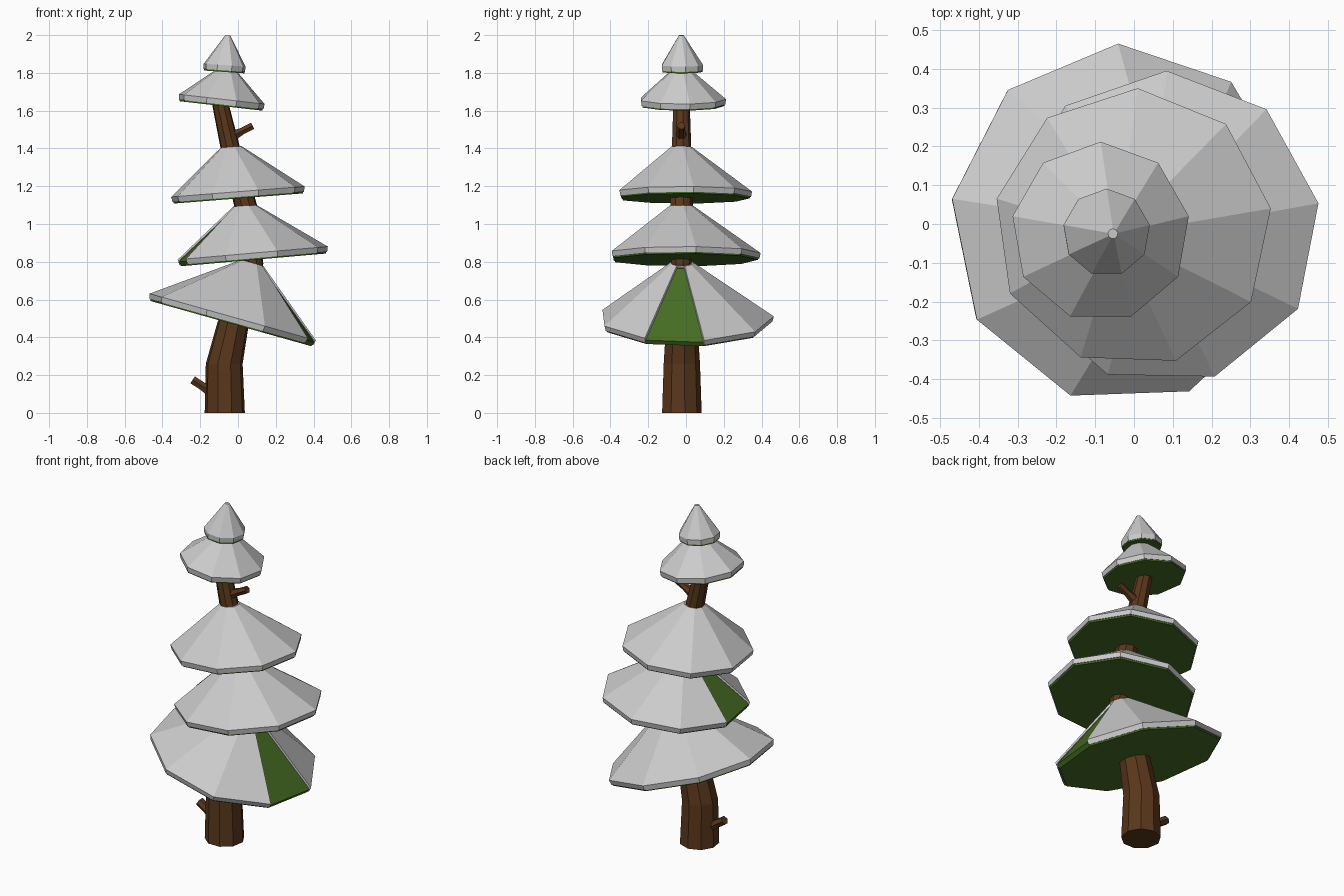
import bpy, bmesh
from math import sin, cos, radians, tau
from mathutils import Vector, Matrix

if "Cube" in bpy.data.objects:
    bpy.data.objects.remove(bpy.data.objects["Cube"])

SIDES = 9


def material(name, rgb):
    m = bpy.data.materials.new(name)
    m.diffuse_color = (*rgb, 1)
    m.use_nodes = True
    m.node_tree.nodes["Principled BSDF"].inputs["Base Color"].default_value = m.diffuse_color
    return m


green = material("needles", (0.06, 0.15, 0.017))
brown = material("bark", (0.10, 0.038, 0.011))


def loft(name, rings, mat=None, start=0.0, n=SIDES, skip=None, closed_base=True):
    """Join rings (centre, radius, rotation), low to high, into a flat-faced body."""
    bm = bmesh.new()
    loops = []
    for c, r, rot in rings:
        loops.append([bm.verts.new(Vector(c) + rot @ Vector((
            r * cos(start + tau * i / n), r * sin(start + tau * i / n), 0))) for i in range(n)])
    for lo, hi in zip(loops, loops[1:]):
        for i in range(n):
            j = (i + 1) % n
            if i != skip:
                bm.faces.new((lo[i], lo[j], hi[j], hi[i]))
    bm.faces.new(loops[-1])
    if closed_base:
        bm.faces.new(loops[0][::-1])
    me = bpy.data.meshes.new(name)
    bm.to_mesh(me)
    bm.free()
    ob = bpy.data.objects.new(name, me)
    bpy.context.collection.objects.link(ob)
    if mat:
        me.materials.append(mat)
    return ob


def flat(rings):
    return [(c, r, Matrix.Identity(3)) for c, r in rings]


# Crooked trunk: x, z, radius
trunk = [(-0.07, 0, 0.108), (-0.073, 0.26, 0.099), (-0.025, 0.48, 0.085), (0.08, 0.79, 0.055),
         (0.04, 1.1, 0.062), (-0.04, 1.4, 0.053), (-0.092, 1.63, 0.045), (-0.08, 1.75, 0.04)]
loft("trunk", flat([((x, -0.025, z), r) for x, z, r in trunk]), brown, start=radians(10))


# Broken branch stubs
def stub(name, a, b, r0, r1):
    a, b = Vector(a), Vector(b)
    rot = (b - a).to_track_quat('Z', 'Y').to_matrix()
    loft(name, [(a, r0, rot), (a.lerp(b, 0.6), r1, rot), (b, r1, rot)], brown, n=6)


stub("lower_branch_stub", (-0.11, -0.02, 0.09), (-0.24, -0.02, 0.175), 0.036, 0.025)
stub("upper_branch_stub", (-0.06, -0.025, 1.45), (0.078, -0.025, 1.52), 0.036, 0.021)

# Foliage tiers: base centre, tilt, radius, height, top radius, top shift, start angle, bare panel
tiers = [
    ((-0.035, 0.0, 0.472), 15.7, 0.465, 0.34, 0.062, (0.02, -0.02), 12, 8),
    ((0.08, -0.01, 0.81), -5, 0.405, 0.29, 0.062, (-0.02, -0.015), 9, 4),
    ((0.0, -0.01, 1.135), -4.5, 0.36, 0.275, 0.056, (-0.015, -0.015), 8, None),
    ((-0.09, -0.02, 1.625), 6.5, 0.232, 0.195, 0.05, (0.01, -0.005), 10, None),
    ((-0.073, -0.022, 1.805), 4, 0.113, 0.195, 0.013, (0.005, -0.003), 10, None),
]
for k, (base, tilt, R, h, top, (sx, sy), start, bare) in enumerate(tiers, 1):
    rot = Matrix.Rotation(radians(tilt), 3, 'Y')
    base, lip, t = Vector(base), 0.036, 0.012

    def ring(z, r, s=0.0):
        return (base + rot @ Vector((sx * s, sy * s, z)), r, rot)

    # Green body with a short rim and flat underside
    loft(f"foliage_tier_{k}", [ring(0, R * 0.965), ring(lip - t, R - t * 0.5),
                               ring(h - t, max(top - t * 0.5, 0.006), 1)], green, radians(start))
    # Snow shell over the slope and the upper rim
    snow = loft(f"snow_tier_{k}", [ring(0.008, R * 0.985), ring(lip, R), ring(h, top, 1)],
                None, radians(start), skip=bare, closed_base=False)
    m = snow.modifiers.new("thickness", 'SOLIDIFY')
    m.thickness = t
    m.offset = -1
